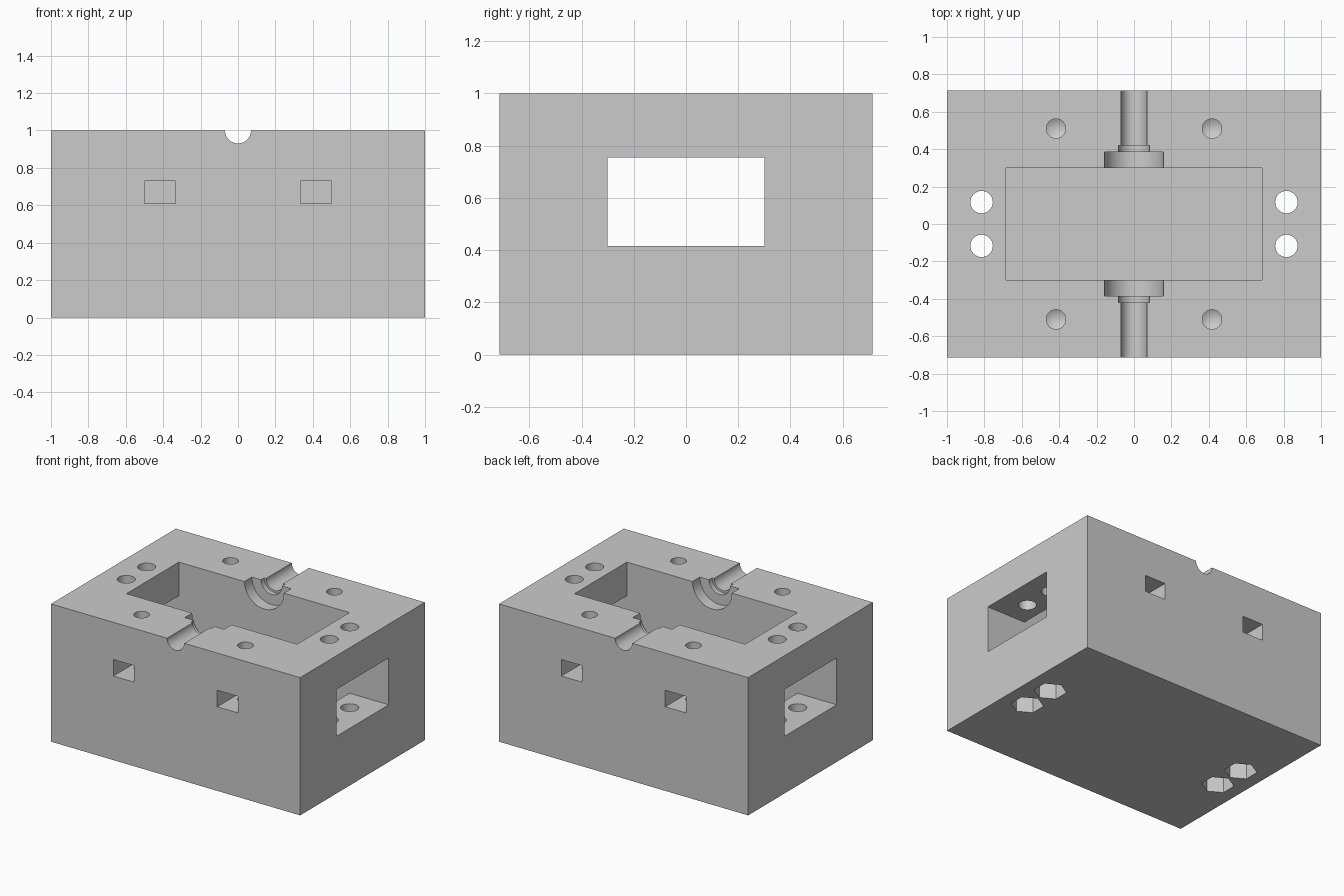
import bpy, bmesh, math
from mathutils import Matrix, Vector

if "Cube" in bpy.data.objects:
    bpy.data.objects.remove(bpy.data.objects["Cube"])

W, D, H = 2.0, 1.43, 1.0

grey = bpy.data.materials.new("plain grey")
grey.diffuse_color = (0.6, 0.6, 0.6, 1)
grey.use_nodes = True
grey.node_tree.nodes["Principled BSDF"].inputs["Base Color"].default_value = grey.diffuse_color


def make(name, bm):
    bmesh.ops.recalc_face_normals(bm, faces=bm.faces)
    mesh = bpy.data.meshes.new(name)
    bm.to_mesh(mesh)
    bm.free()
    mesh.materials.append(grey)
    ob = bpy.data.objects.new(name, mesh)
    bpy.context.collection.objects.link(ob)
    return ob


def box(name, lo, hi):
    lo, hi = Vector(lo), Vector(hi)
    bm = bmesh.new()
    bmesh.ops.create_cube(bm, size=1, matrix=Matrix.Translation((lo + hi) / 2)
                          @ Matrix.Diagonal((*(hi - lo), 1)))
    return make(name, bm)


def lathe(name, origin, axis, profile, sides=32, turn=0.0):
    """Closed solid of revolution; profile is (radius, distance along axis)."""
    bm = bmesh.new()
    rot = Vector(axis).to_track_quat('Z', 'Y').to_matrix().to_4x4()
    m = Matrix.Translation(origin) @ rot
    rings = []
    for r, t in profile:
        if r == 0:
            rings.append([bm.verts.new(m @ Vector((0, 0, t)))] * sides)
            continue
        angles = [turn + math.tau * i / sides for i in range(sides)]
        rings.append([bm.verts.new(m @ Vector((r * math.cos(a), r * math.sin(a), t)))
                      for a in angles])
    for a, b in zip(rings, rings[1:]):
        for i in range(sides):
            j = (i + 1) % sides
            bm.faces.new(list(dict.fromkeys((a[i], a[j], b[j], b[i]))))
    for ring in (rings[0], rings[-1]):
        if ring[0] is not ring[1]:
            bm.faces.new(ring)
    return make(name, bm)


block = box("housing_block", (-W / 2, -D / 2, 0), (W / 2, D / 2, H))

# Central pocket and the window running through both ends
cutters = [
    box("pocket_cutter", (-0.685, -0.3, 0.2), (0.685, 0.3, 1.2)),
    box("window_cutter", (-1.2, -0.3, 0.415), (1.2, 0.3, 0.755)),
]

for s in (-1, 1):
    # Stepped half-round shaft groove
    cutters.append(lathe("shaft_groove_cutter", (0, 0, H), (0, s, 0),
                         [(0.158, 0.2), (0.158, 0.385), (0.084, 0.385), (0.084, 0.42),
                          (0.069, 0.42), (0.069, 0.9)], 48))
    for t in (-1, 1):
        # Through bolt holes with hexagonal nut recesses underneath
        x, y = 0.815 * s, 0.117 * t
        cutters.append(lathe("bolt_hole_cutter", (x, y, -0.2), (0, 0, 1),
                             [(0.06, 0), (0.06, 1.4)]))
        cutters.append(lathe("nut_recess_cutter", (x, y, -0.2), (0, 0, 1),
                             [(0.108, 0), (0.108, 0.36)], 6, math.pi / 2))
        # Blind screw holes with conical bottoms
        x, y = 0.417 * s, 0.51 * t
        cutters.append(lathe("screw_hole_cutter", (x, y, 0), (0, 0, 1),
                             [(0, 0.5), (0.052, 0.53), (0.052, 1.2)]))
        # Rectangular nut slots in the front and back
        y0, y1 = sorted((0.43 * t, 0.9 * t))
        cutters.append(box("nut_slot_cutter", (x - 0.083, y0, 0.61), (x + 0.083, y1, 0.73)))

bpy.context.view_layer.objects.active = block
block.select_set(True)
for c in cutters:
    c.hide_render = True
    mod = block.modifiers.new("cut", 'BOOLEAN')
    mod.operation, mod.solver, mod.object = 'DIFFERENCE', 'EXACT', c
    bpy.ops.object.modifier_apply(modifier=mod.name)
for c in cutters:
    bpy.data.objects.remove(c, do_unlink=True)

bpy.ops.object.shade_smooth_by_angle(angle=math.radians(25))
